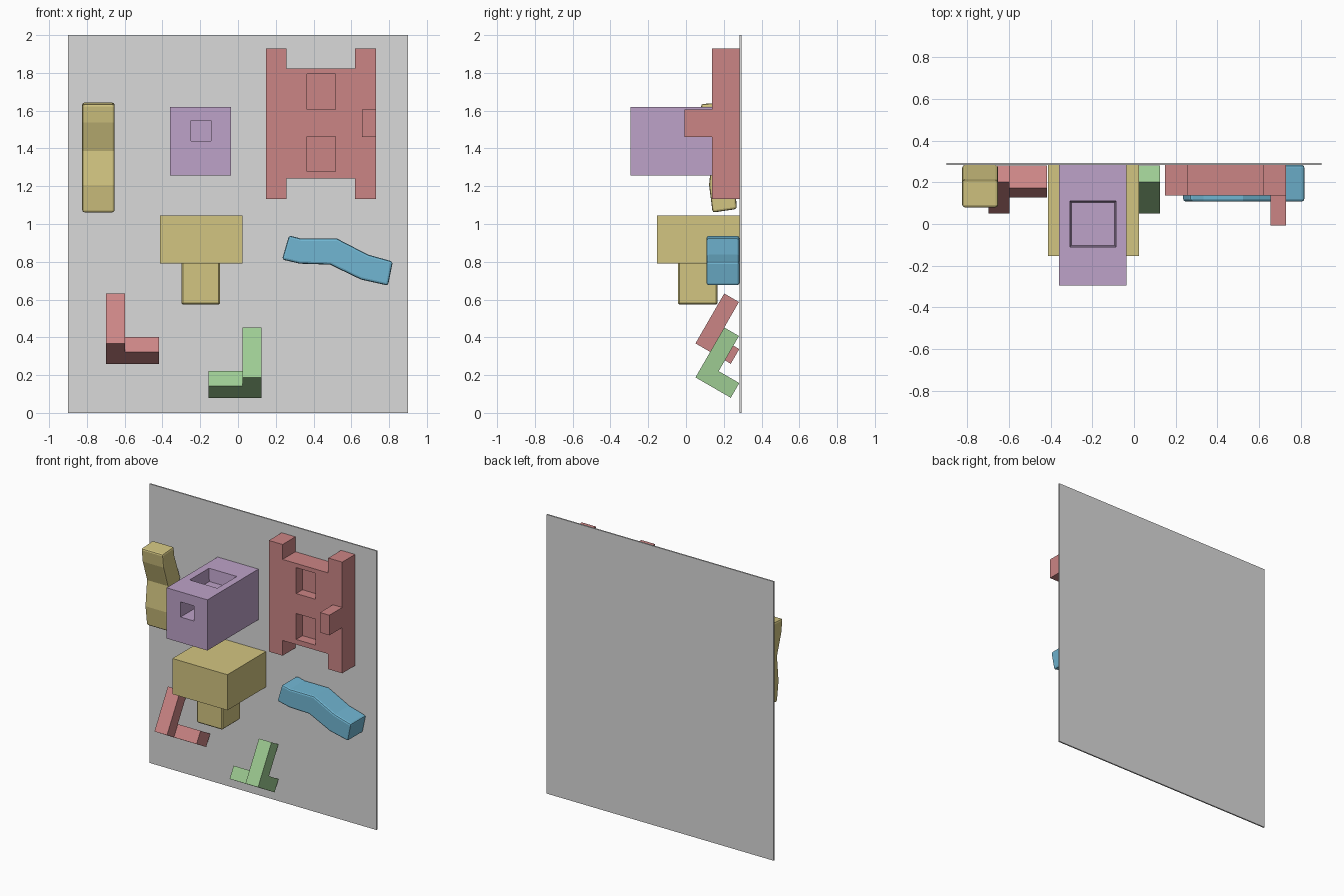
import bpy, bmesh, math
from mathutils import Vector

if "Cube" in bpy.data.objects:
    bpy.data.objects.remove(bpy.data.objects["Cube"])

BACK = 0.283  # front surface of the board


def material(name, r, g, b):
    m = bpy.data.materials.new(name)
    m.diffuse_color = (r, g, b, 1)
    m.use_nodes = True
    m.node_tree.nodes["Principled BSDF"].inputs["Base Color"].default_value = m.diffuse_color
    return m


RED = material("dusty red", 0.60, 0.235, 0.235)
YELLOW = material("mustard yellow", 0.65, 0.56, 0.22)
BLUE = material("sky blue", 0.165, 0.47, 0.65)
GREEN = material("leaf green", 0.34, 0.60, 0.29)
PURPLE = material("soft purple", 0.51, 0.36, 0.58)
GREY = material("board grey", 0.70, 0.70, 0.70)


def prism(name, profile, t0, t1, place, mat=None, taper=1.0):
    """Extrude a 2D profile from t0 to t1; place(a, b, t) gives xyz."""
    ca = sum(p[0] for p in profile) / len(profile)
    cb = sum(p[1] for p in profile) / len(profile)
    bm = bmesh.new()
    v0 = [bm.verts.new(place(a, b, t0)) for a, b in profile]
    v1 = [bm.verts.new(place(ca + (a - ca) * taper, cb + (b - cb) * taper, t1))
          for a, b in profile]
    bm.faces.new(v0)
    bm.faces.new(v1)
    n = len(profile)
    for i in range(n):
        j = (i + 1) % n
        bm.faces.new((v0[i], v0[j], v1[j], v1[i]))
    bmesh.ops.recalc_face_normals(bm, faces=bm.faces)
    me = bpy.data.meshes.new(name)
    bm.to_mesh(me)
    bm.free()
    ob = bpy.data.objects.new(name, me)
    bpy.context.collection.objects.link(ob)
    if mat:
        me.materials.append(mat)
    return ob


def along_y(a, b, t):
    return (a, t, b)


def along_z(a, b, t):
    return (a, b, t)


def rect(a0, a1, b0, b1):
    return [(a0, b0), (a1, b0), (a1, b1), (a0, b1)]


def box(name, x, y, z, mat=None):
    return prism(name, rect(*x, *z), *y, along_y, mat)


def apply_modifier(ob, mod):
    bpy.context.view_layer.objects.active = ob
    bpy.ops.object.modifier_apply(modifier=mod.name)


def boolean(ob, other, operation):
    mod = ob.modifiers.new("bool", 'BOOLEAN')
    mod.operation = operation
    mod.solver = 'EXACT'
    mod.object = other
    apply_modifier(ob, mod)
    bpy.data.objects.remove(other)


def bevel(ob, width, segments=2):
    mod = ob.modifiers.new("soft edges", 'BEVEL')
    mod.width = width
    mod.segments = segments
    mod.limit_method = 'ANGLE'
    mod.angle_limit = math.radians(40)
    apply_modifier(ob, mod)


# Backing board
box("backing_board", (-0.9, 0.9), (BACK, 0.293), (0, 2), GREY)

# Purple block with a front pocket and a tapered top pocket
block = box("purple_box", (-0.36, -0.036), (-0.295, BACK), (1.257, 1.62), PURPLE)
boolean(block, box("cut", (-0.249, -0.143), (-0.4, -0.145), (1.44, 1.548)), 'DIFFERENCE')
boolean(block, prism("cut", rect(-0.307, -0.086, -0.11, 0.11), 1.621, 1.53,
                     along_z, None, 0.93), 'DIFFERENCE')

# Red H-shaped plate with two pockets and a side peg
x0, x1, x2, x3 = 0.148, 0.257, 0.619, 0.73
z0, z1, z2, z3 = 1.133, 1.242, 1.823, 1.93
plate = prism("h_plate", [(x0, z0), (x1, z0), (x1, z1), (x2, z1), (x2, z0), (x3, z0),
                          (x3, z3), (x2, z3), (x2, z2), (x1, z2), (x1, z3), (x0, z3)],
              0.138, BACK, along_y, RED)
for lo, hi in ((1.278, 1.464), (1.607, 1.793)):
    boolean(plate, box("cut", (0.365, 0.516), (0.0, 0.21), (lo, hi)), 'DIFFERENCE')
box("h_plate_peg", (0.656, x3), (-0.008, 0.138), (1.461, 1.605), RED)

# Yellow block with a smaller block below
box("yellow_block", (-0.413, 0.023), (-0.153, BACK), (0.79, 1.045), YELLOW)
stub = box("yellow_stub", (-0.30, -0.095), (-0.042, 0.168), (0.573, 0.80), YELLOW)
bevel(stub, 0.008, 1)

# Bent bar: blue lies flat, yellow is the same bar turned upright
BAR = [(0.27, 0.939), (0.333, 0.923), (0.524, 0.923), (0.688, 0.838), (0.82, 0.801),
       (0.794, 0.674), (0.651, 0.706), (0.487, 0.785), (0.328, 0.79), (0.233, 0.812)]
blue = prism("blue_bent_bar", BAR, 0.108, BACK, along_y, BLUE)
C, S = math.cos(math.radians(20)), math.sin(math.radians(20))
upright = prism("yellow_bent_bar", BAR, -0.825, -0.653,
                lambda a, b, t: (t, C * b + S * a - 0.764, S * b - C * a + 1.576), YELLOW)
for bar in (blue, upright):
    bevel(bar, 0.012)


# Tilted corner brackets: upright, back foot and side foot, mirrored by side
def bracket(name, x_out, side, z, mat):
    c, s = math.cos(math.radians(30)), math.sin(math.radians(30))
    t, tall, deep, wide = 0.09, 0.305, 0.216, 0.28

    def place(a, b, k):
        return (x_out + side * k, 0.05 + a * c + b * s, z - a * s + b * c)

    prism(name + "_upright", [(0, 0), (deep, 0), (deep, t), (t, t), (t, tall), (0, tall)],
          0, 0.1, place, mat)
    prism(name + "_side_foot", rect(t, deep, 0, t), 0.1, wide, place, mat)


bracket("red_bracket", -0.698, 1, 0.368, RED)
bracket("green_bracket", 0.124, -1, 0.188, GREEN)
